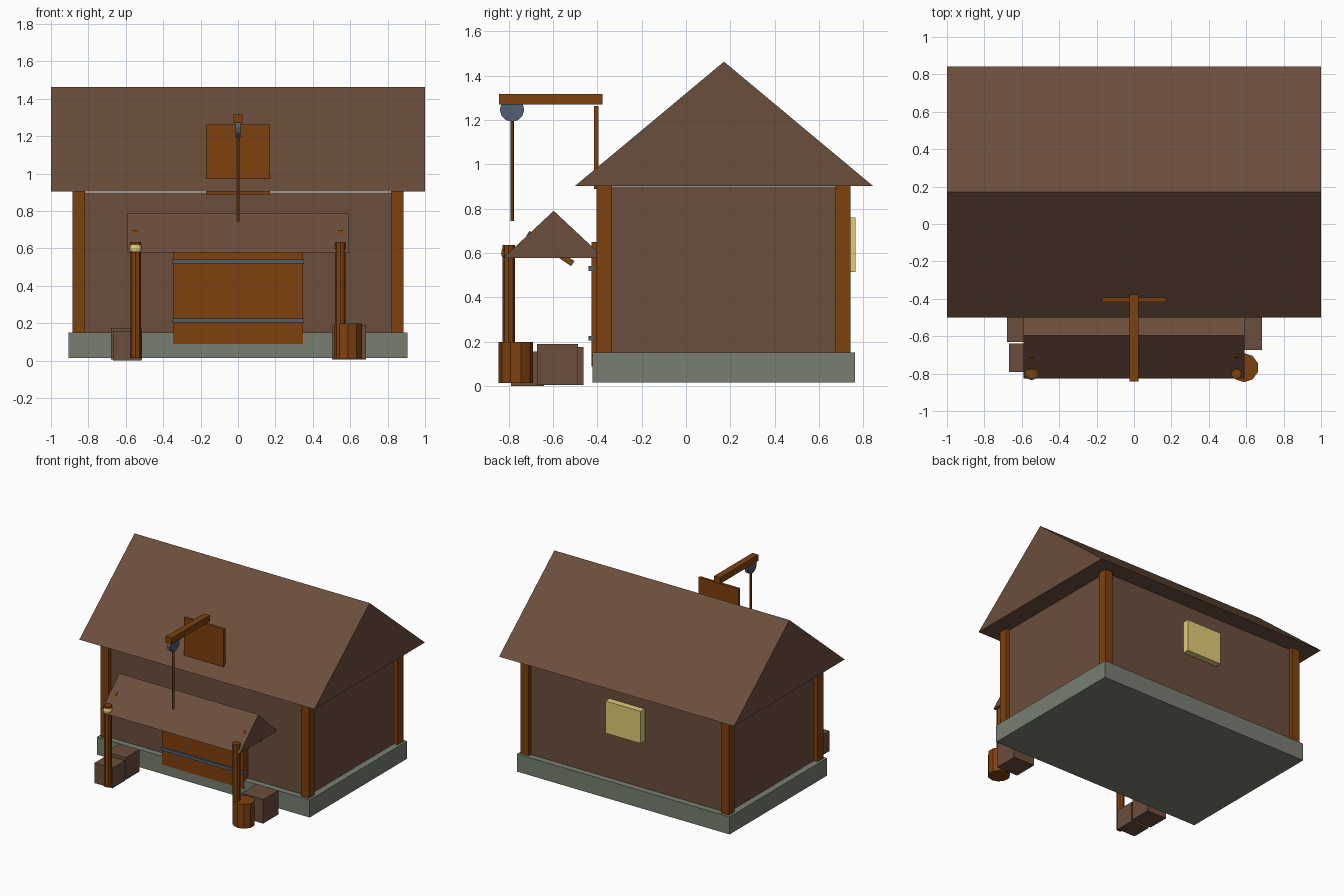
import bpy, math
from mathutils import Matrix

if "Cube" in bpy.data.objects:
    bpy.data.objects.remove(bpy.data.objects["Cube"])


def material(name, rgb):
    lin = [(c / 255 / 12.92) if c / 255 <= 0.04045 else ((c / 255 + 0.055) / 1.055) ** 2.4 for c in rgb]
    m = bpy.data.materials.new(name)
    m.diffuse_color = (*lin, 1)
    m.use_nodes = True
    m.node_tree.nodes["Principled BSDF"].inputs["Base Color"].default_value = m.diffuse_color
    return m


BROWN = material("dark_brown", (107, 78, 60))
WOOD = material("orange_wood", (127, 65, 14))
STONE = material("grey_stone", (120, 127, 114))
METAL = material("blue_grey_metal", (82, 95, 116))
GLOW = material("warm_yellow", (225, 204, 120))


def mesh_object(name, verts, faces, mat):
    me = bpy.data.meshes.new(name)
    me.from_pydata(verts, [], faces)
    me.materials.append(mat)
    ob = bpy.data.objects.new(name, me)
    bpy.context.collection.objects.link(ob)
    return ob


def box(name, x, y, z, mat):
    """Box from (min, max) ranges on each axis."""
    v = [(a, b, c) for a in x for b in y for c in z]
    f = [(0, 1, 3, 2), (4, 6, 7, 5), (0, 4, 5, 1), (2, 3, 7, 6), (0, 2, 6, 4), (1, 5, 7, 3)]
    return mesh_object(name, v, f, mat)


def gable(name, hx, y, z, mat):
    """Solid triangular roof with its ridge along x."""
    mid = (y[0] + y[1]) / 2
    v = [(s * hx, *p) for s in (-1, 1) for p in ((y[0], z[0]), (y[1], z[0]), (mid, z[1]))]
    f = [(0, 2, 1), (3, 4, 5), (0, 1, 4, 3), (1, 2, 5, 4), (2, 0, 3, 5)]
    return mesh_object(name, v, f, mat)


def cylinder(name, loc, r, h, sides, mat, rot=(0, 0, 0)):
    bpy.ops.mesh.primitive_cylinder_add(vertices=sides, radius=r, depth=h, location=loc, rotation=rot)
    ob = bpy.context.object
    ob.name = name
    ob.data.materials.append(mat)
    return ob


# main building
box("foundation", (-0.905, 0.905), (-0.422, 0.763), (0.015, 0.15), STONE)
box("walls", (-0.855, 0.855), (-0.375, 0.715), (0.15, 0.9), BROWN)
gable("main_roof", 1.0, (-0.5, 0.843), (0.903, 1.463), BROWN)
for side in (-1, 1):
    for y in (-0.369, 0.709):
        x = side * 0.852
        box("corner_post", (x - 0.034, x + 0.034), (y - 0.034, y + 0.034), (0.15, 0.905), WOOD)

# door with metal straps, back window
box("door", (-0.347, 0.347), (-0.427, -0.37), (0.088, 0.65), WOOD)
for z in (0.215, 0.53):
    box("door_strap", (-0.352, 0.352), (-0.44, -0.42), (z - 0.011, z + 0.011), METAL)
box("back_window", (-0.15, 0.15), (0.71, 0.765), (0.513, 0.76), GLOW)

# loft hatch and hoist
box("loft_hatch", (-0.17, 0.17), (-0.416, -0.394), (0.888, 1.263), WOOD)
box("hoist_beam", (-0.025, 0.025), (-0.843, -0.377), (1.27, 1.318), WOOD)
cylinder("hoist_pulley", (0, -0.785, 1.247), 0.055, 0.028, 12, METAL, (0, math.pi / 2, 0))
cylinder("hoist_rope", (0, -0.785, 0.985), 0.008, 0.48, 6, WOOD)

# porch
gable("porch_roof", 0.592, (-0.825, -0.369), (0.577, 0.79), BROWN)
for side in (-1, 1):
    x = side * 0.547
    cylinder("porch_post", (x, -0.8, 0.325), 0.028, 0.62, 8, WOOD)
    brace = box("porch_brace", (-0.0135, 0.0135), (-0.122, 0.122), (-0.0135, 0.0135), WOOD)
    brace.matrix_world = Matrix.Translation((x, -0.612, 0.62)) @ Matrix.Rotation(-math.radians(34), 4, 'X')

# lantern ball on the left post
bpy.ops.mesh.primitive_uv_sphere_add(segments=10, ring_count=6, radius=0.035, location=(-0.547, -0.8, 0.6))
lantern = bpy.context.object
lantern.name = "lantern"
lantern.data.materials.append(GLOW)

# goods beside the porch
cylinder("barrel", (0.588, -0.768, 0.105), 0.078, 0.185, 10, WOOD)
box("right_crate", (0.503, 0.685), (-0.673, -0.488), (0.005, 0.19), BROWN)
box("left_back_crate", (-0.68, -0.513), (-0.63, -0.463), (0.005, 0.175), BROWN)
box("left_front_crate", (-0.668, -0.515), (-0.79, -0.64), (0.0, 0.155), BROWN)
